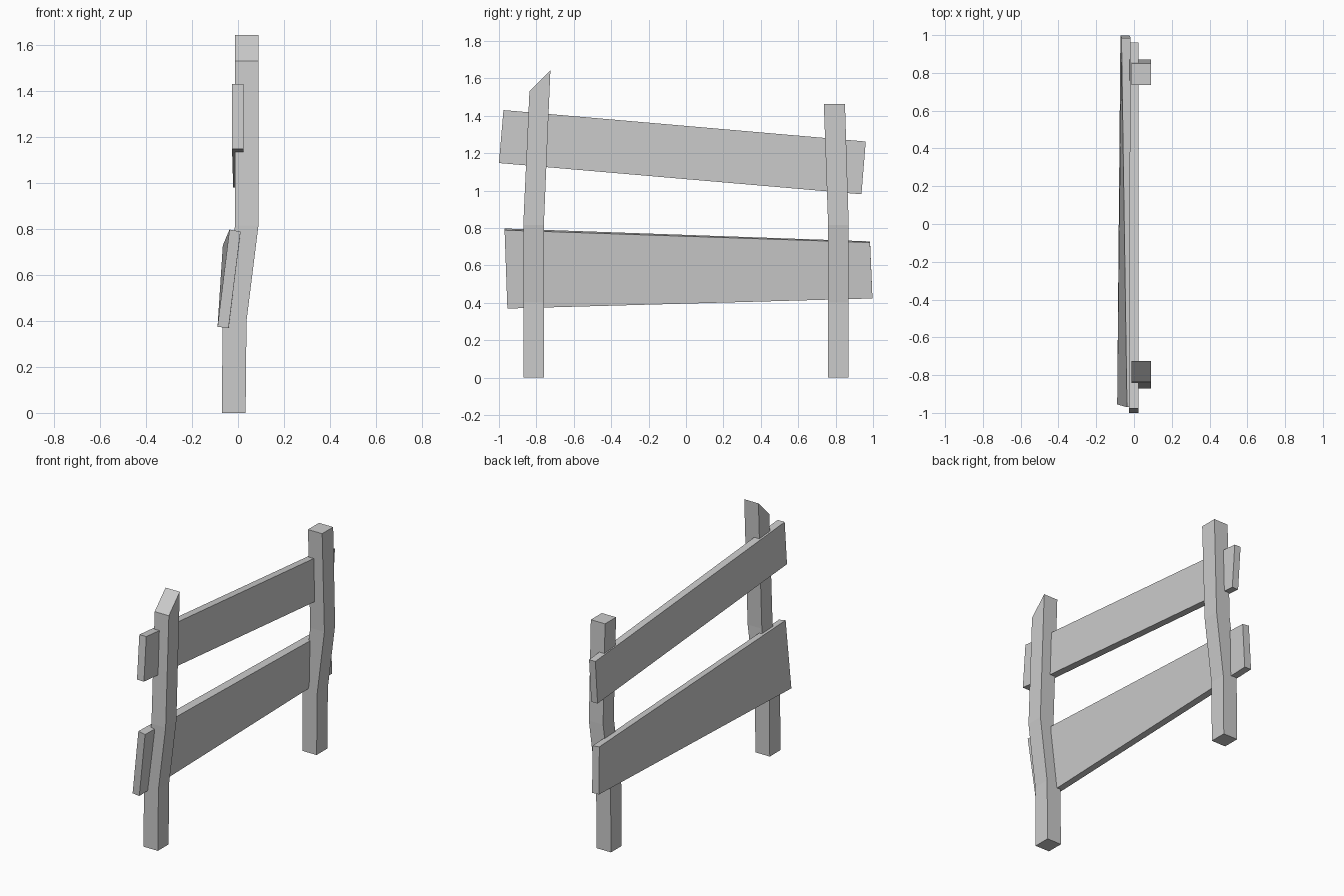
import bpy, bmesh

if "Cube" in bpy.data.objects:
    bpy.data.objects.remove(bpy.data.objects["Cube"])


def loft(name, rings):
    """Skin a series of four-cornered rings and cap both ends."""
    bm = bmesh.new()
    loops = [[bm.verts.new(p) for p in ring] for ring in rings]
    for a, b in zip(loops, loops[1:]):
        for i in range(4):
            j = (i + 1) % 4
            bm.faces.new((a[i], a[j], b[j], b[i]))
    bm.faces.new(loops[0][::-1])
    bm.faces.new(loops[-1])
    bmesh.ops.recalc_face_normals(bm, faces=bm.faces)
    mesh = bpy.data.meshes.new(name)
    bm.to_mesh(mesh)
    bm.free()
    obj = bpy.data.objects.new(name, mesh)
    bpy.context.collection.objects.link(obj)
    return obj


def post(name, y0, y1, top_y0, top_y1, top_z0, top_z1):
    """Bent square post: both posts share the same bend in x."""
    levels = [(-0.07, 0.033, y0, y1, 0, 0),
              (-0.067, 0.037, y0, y1, 0.4, 0.4),
              (-0.013, 0.089, y0, y1, 0.815, 0.815),
              (-0.013, 0.089, top_y0, top_y1, top_z0, top_z1)]
    return loft(name, [[(xa, ya, za), (xb, ya, za), (xb, yb, zb), (xa, yb, zb)]
                       for xa, xb, ya, yb, za, zb in levels])


# Posts: the front one is cut at a slant
post("front_post", -0.87, -0.76, -0.837, -0.725, 1.53, 1.643)
post("back_post", 0.76, 0.87, 0.737, 0.85, 1.462, 1.462)

# Upper rail: straight sloping plank
loft("upper_rail", [
    [(-0.026, -0.976, 1.43), (0.024, -0.976, 1.43),
     (0.024, -1.0, 1.147), (-0.026, -1.0, 1.147)],
    [(-0.021, 0.961, 1.262), (0.024, 0.961, 1.262),
     (0.024, 0.938, 0.98), (-0.021, 0.938, 0.98)]])

# Lower rail: tapered, twisted plank leaning against the posts
loft("lower_rail", [
    [(-0.037, -0.97, 0.797), (0.011, -0.97, 0.788),
     (-0.041, -0.955, 0.369), (-0.089, -0.955, 0.374)],
    [(-0.066, 0.984, 0.728), (-0.018, 0.984, 0.722),
     (-0.023, 0.997, 0.423), (-0.072, 0.997, 0.425)]])
